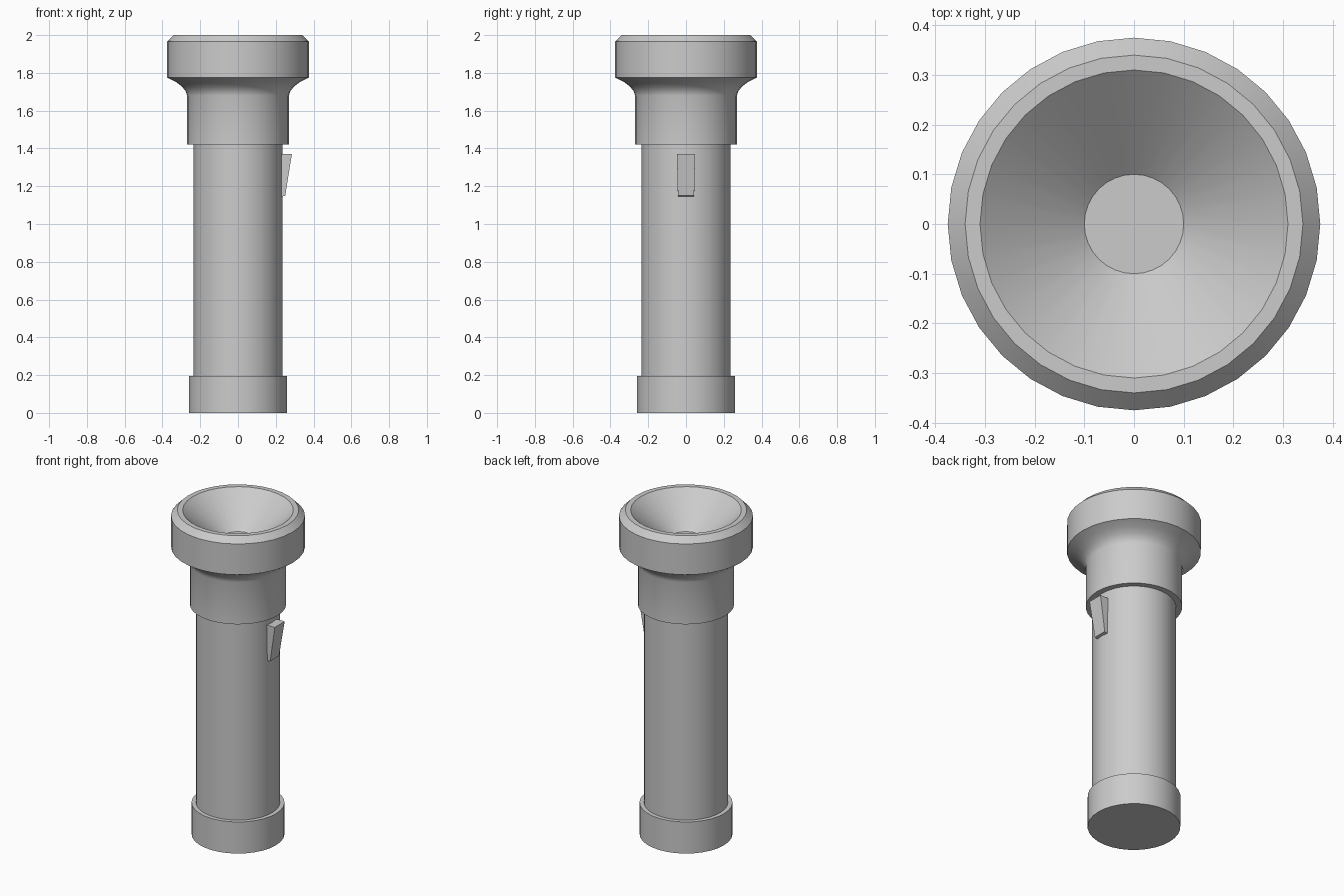
import bpy, bmesh, math

if "Cube" in bpy.data.objects:
    bpy.data.objects.remove(bpy.data.objects["Cube"])

SIDES = 32


def finish(name, bm, smooth=True):
    bmesh.ops.recalc_face_normals(bm, faces=bm.faces)
    mesh = bpy.data.meshes.new(name)
    bm.to_mesh(mesh)
    bm.free()
    obj = bpy.data.objects.new(name, mesh)
    bpy.context.collection.objects.link(obj)
    bpy.ops.object.select_all(action='DESELECT')
    obj.select_set(True)
    bpy.context.view_layer.objects.active = obj
    if smooth:
        bpy.ops.object.shade_smooth_by_angle(angle=math.radians(30))
    return obj


def lathe(name, profile):
    """Revolve (radius, z) points about z; both ends are capped."""
    bm = bmesh.new()
    rings = [[bm.verts.new((r * math.cos(2 * math.pi * i / SIDES),
                            r * math.sin(2 * math.pi * i / SIDES), z))
              for i in range(SIDES)] for r, z in profile]
    for a, b in zip(rings, rings[1:]):
        for i in range(SIDES):
            j = (i + 1) % SIDES
            bm.faces.new((a[i], a[j], b[j], b[i]))
    bm.faces.new(rings[0])
    bm.faces.new(rings[-1])
    return finish(name, bm)


# Torch casing: tail cap, barrel, collar, flared head, reflector bowl
lathe("torch_casing", [
    (0.26, 0.0), (0.26, 0.195), (0.235, 0.195),
    (0.235, 1.42), (0.27, 1.42),
    (0.27, 1.68), (0.277, 1.703), (0.296, 1.727), (0.328, 1.752), (0.375, 1.775),
    (0.375, 1.965), (0.34, 2.0), (0.31, 2.0),
    (0.10, 1.82),
])

# Wedge switch: side profile (x, z) extruded across y, wider at the top
bm = bmesh.new()
profile = [(0.21, 1.14, 0.043), (0.25, 1.15, 0.043), (0.285, 1.37, 0.048), (0.21, 1.37, 0.048)]
near, far = ([bm.verts.new((x, s * w, z)) for x, z, w in profile] for s in (-1, 1))
bm.faces.new(near)
bm.faces.new(far)
for i in range(4):
    j = (i + 1) % 4
    bm.faces.new((near[i], near[j], far[j], far[i]))
finish("switch", bm, smooth=False)
